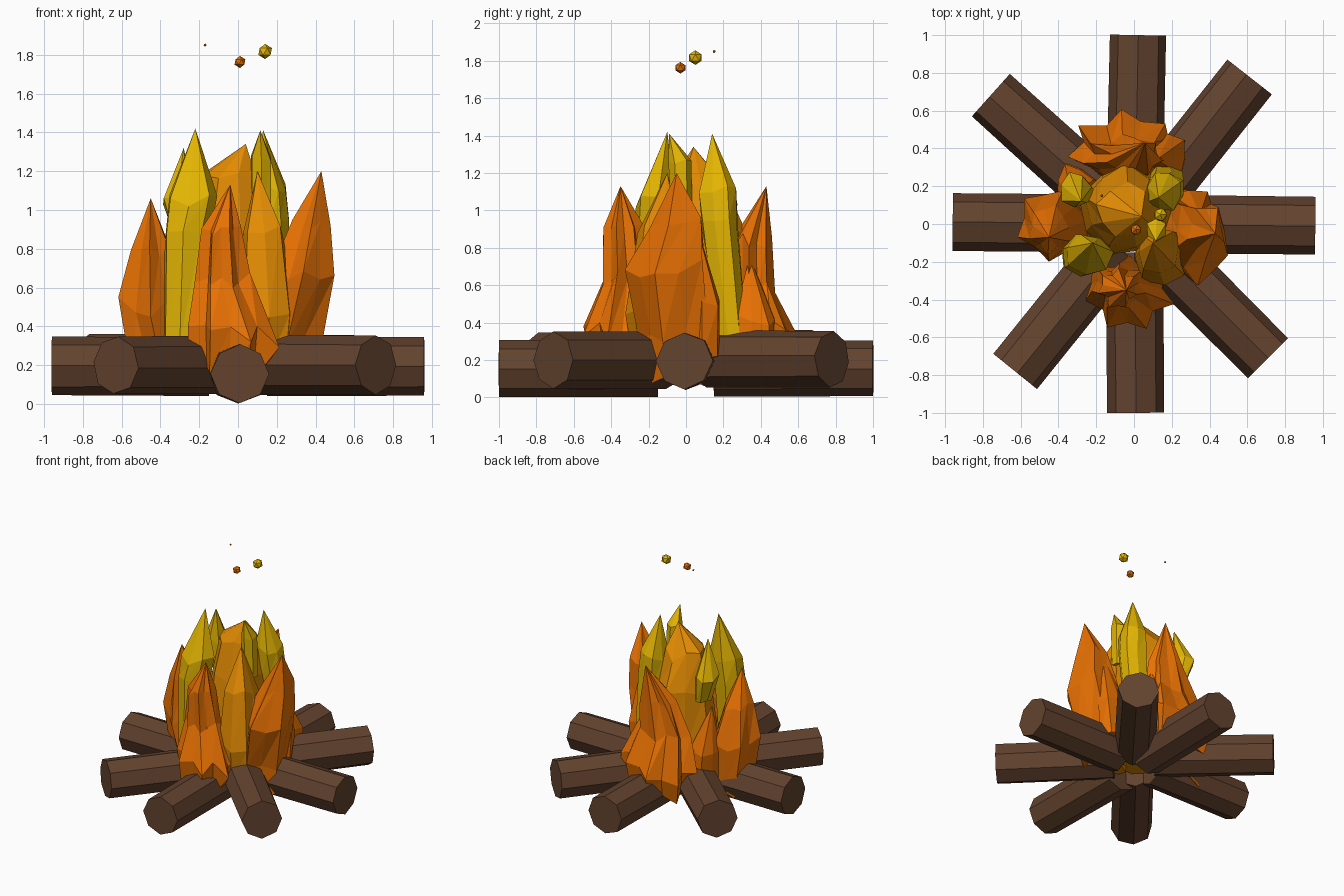
import bpy, bmesh, math, random
from mathutils import Vector, Matrix


def material(name, rgb):
    m = bpy.data.materials.new(name)
    m.diffuse_color = (*rgb, 1)
    return m


BROWN = material("bark brown", (0.125, 0.056, 0.028))
ORANGE = material("flame orange", (0.81, 0.165, 0.001))
AMBER = material("flame amber", (0.77, 0.26, 0.001))
YELLOW = material("flame yellow", (0.77, 0.46, 0.001))


def finish(name, bm, mat):
    bmesh.ops.recalc_face_normals(bm, faces=bm.faces)
    mesh = bpy.data.meshes.new(name)
    bm.to_mesh(mesh)
    bm.free()
    mesh.materials.append(mat)
    ob = bpy.data.objects.new(name, mesh)
    bpy.context.collection.objects.link(ob)
    return ob


# Logs: slightly uneven octagonal prisms radiating from the middle
def log(name, x, y, z, seed):
    rng = random.Random(seed)
    end = Vector((x, y, 0))
    length = end.length - 0.15
    bm = bmesh.new()
    bmesh.ops.create_cone(bm, cap_ends=True, segments=8, radius1=0.155,
                          radius2=0.153, depth=length)
    for v in bm.verts:
        f = rng.uniform(0.96, 1.01)
        v.co.x *= f
        v.co.y *= f
    rot = Vector((0, 0, 1)).rotation_difference(end.normalized()).to_matrix().to_4x4()
    mid = end.normalized() * (0.15 + length / 2) + Vector((0, 0, z))
    bm.transform(Matrix.Translation(mid) @ rot)
    finish(name, bm, BROWN)


ends = [(0.01, -1, 0.155), (0.71, -0.71, 0.2), (0.96, -0.01, 0.195), (0.61, 0.78, 0.205),
        (0.02, 1, 0.155), (-0.76, 0.68, 0.21), (-0.96, 0.01, 0.195), (-0.63, -0.78, 0.2)]
for i, e in enumerate(ends):
    log(f"log_{i + 1}", *e, i)


# Flames: folded rings (x, y, z, half width, half depth) drawn to a point
def flame(name, mat, rings, tip, sides=9, fold=0.18, seed=0):
    rng = random.Random(seed)
    folds = [1 - (fold if k % 2 else 0) * rng.uniform(0.6, 1.3) for k in range(sides)]
    turn = rng.uniform(0, 1)
    bm = bmesh.new()
    prev = None
    for x, y, z, rx, ry in rings:
        ring = []
        for k in range(sides):
            a = math.tau * k / sides + turn
            f = folds[k] * rng.uniform(0.95, 1.05)
            dz = rng.uniform(-0.35, 0.35) * min(rx, ry)
            ring.append(bm.verts.new((x + rx * f * math.cos(a), y + ry * f * math.sin(a), z + dz)))
        if prev:
            for k in range(sides):
                n = (k + 1) % sides
                a, b, c, d = prev[k], prev[n], ring[n], ring[k]
                bm.faces.new((a, b, c))
                bm.faces.new((a, c, d))
        else:
            bm.faces.new(ring[::-1])
        prev = ring
    top = bm.verts.new(tip)
    for k in range(sides):
        bm.faces.new((prev[k], prev[(k + 1) % sides], top))
    finish(name, bm, mat)


# Outer orange flames with folded skirts
flame("front_flame", ORANGE,
      [(-0.04, -0.34, 0.17, 0.22, 0.18), (-0.03, -0.37, 0.35, 0.24, 0.2),
       (-0.08, -0.33, 0.64, 0.14, 0.13), (-0.085, -0.345, 0.9, 0.105, 0.11)],
      (-0.04, -0.35, 1.13), 14, 0.28, 3)
flame("right_flame", ORANGE,
      [(0.24, -0.05, 0.14, 0.18, 0.2), (0.26, -0.05, 0.36, 0.18, 0.21),
       (0.345, -0.09, 0.7, 0.17, 0.23), (0.38, -0.04, 0.93, 0.1, 0.15)],
      (0.43, -0.05, 1.2), 10, 0.2, 5)
flame("right_back_flame", ORANGE,
      [(0.26, 0.1, 0.2, 0.13, 0.1), (0.3, 0.1, 0.5, 0.12, 0.1)],
      (0.35, 0.05, 0.95), 7, 0.15, 6)
flame("left_flame", ORANGE,
      [(-0.38, 0.0, 0.15, 0.18, 0.17), (-0.44, 0.0, 0.5, 0.19, 0.19),
       (-0.45, -0.03, 0.78, 0.11, 0.13)],
      (-0.45, -0.07, 1.06), 11, 0.25, 7)
flame("left_back_flame", ORANGE,
      [(-0.3, 0.2, 0.17, 0.12, 0.14), (-0.32, 0.21, 0.45, 0.11, 0.12)],
      (-0.33, 0.14, 0.8), 7, 0.2, 8)
flame("back_flame", ORANGE,
      [(-0.04, 0.37, 0.17, 0.26, 0.19), (-0.05, 0.41, 0.35, 0.3, 0.19),
       (-0.05, 0.355, 0.6, 0.22, 0.12), (0.0, 0.355, 0.84, 0.15, 0.105)],
      (0.06, 0.43, 1.13), 14, 0.25, 9)
flame("back_right_flame", ORANGE,
      [(0.17, 0.33, 0.2, 0.13, 0.16), (0.18, 0.37, 0.42, 0.11, 0.13)],
      (0.12, 0.34, 0.75), 8, 0.2, 11)

# Inner amber flames
flame("middle_flame", AMBER,
      [(-0.03, 0.06, 0.12, 0.2, 0.2), (-0.04, 0.08, 0.5, 0.25, 0.26),
       (-0.05, 0.09, 0.9, 0.22, 0.23), (-0.04, 0.07, 1.14, 0.16, 0.15)],
      (0.04, 0.04, 1.34), 9, 0.1, 13)
flame("front_amber_flame", AMBER,
      [(0.13, -0.15, 0.12, 0.14, 0.14), (0.15, -0.17, 0.5, 0.16, 0.16),
       (0.13, -0.14, 0.88, 0.12, 0.13)],
      (0.1, -0.1, 1.2), 8, 0.12, 15)

# Yellow flame tongues
flame("front_left_yellow_flame", YELLOW,
      [(-0.29, -0.17, 0.3, 0.1, 0.1), (-0.27, -0.17, 0.85, 0.12, 0.12),
       (-0.24, -0.16, 1.04, 0.13, 0.115)],
      (-0.22, -0.1, 1.42), 7, 0.08, 17)
flame("back_left_yellow_flame", YELLOW,
      [(-0.27, 0.17, 0.85, 0.06, 0.07), (-0.31, 0.18, 1.04, 0.085, 0.1)],
      (-0.28, 0.12, 1.32), 7, 0.08, 19)
flame("back_right_yellow_flame", YELLOW,
      [(0.17, 0.25, 0.3, 0.1, 0.09), (0.17, 0.18, 0.92, 0.11, 0.11),
       (0.16, 0.17, 1.1, 0.1, 0.11)],
      (0.13, 0.14, 1.41), 8, 0.1, 21)
flame("front_right_yellow_flame", YELLOW,
      [(0.12, -0.02, 0.95, 0.06, 0.06), (0.12, -0.03, 1.26, 0.06, 0.065)],
      (0.115, -0.09, 1.41), 6, 0.08, 23)


# Floating sparks
def spark(name, mat, radius, loc):
    bm = bmesh.new()
    bmesh.ops.create_icosphere(bm, subdivisions=1, radius=radius,
                               matrix=Matrix.Translation(loc))
    finish(name, bm, mat)


spark("yellow_spark", YELLOW, 0.039, (0.14, 0.05, 1.817))
spark("orange_spark", ORANGE, 0.031, (0.01, -0.03, 1.763))
spark("tiny_spark", ORANGE, 0.008, (-0.17, 0.15, 1.85))
